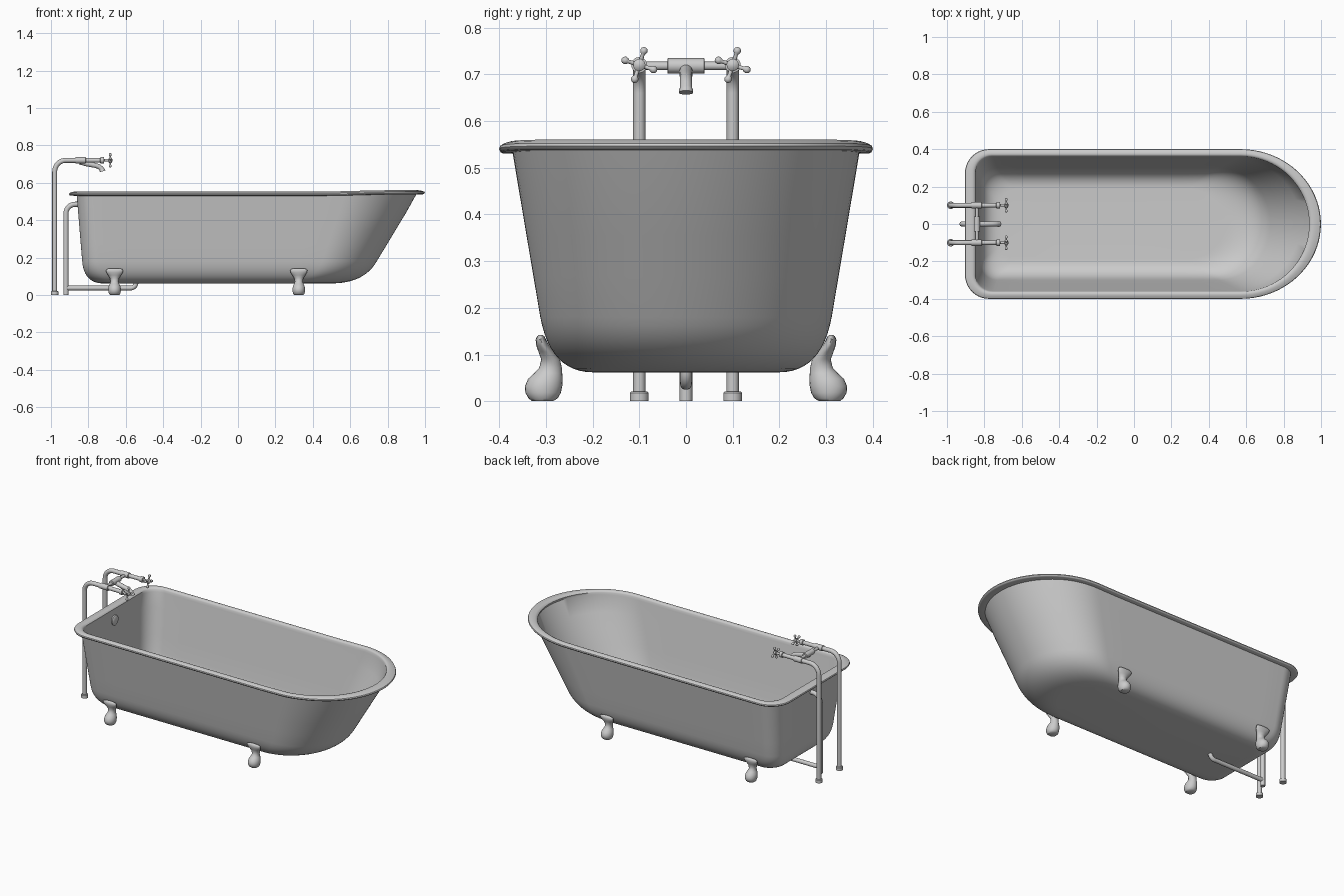
import bpy, bmesh, math
from mathutils import Vector as V

if "Cube" in bpy.data.objects:
    bpy.data.objects.remove(bpy.data.objects["Cube"])

X, Y, Z = V((1, 0, 0)), V((0, 1, 0)), V((0, 0, 1))


def build(name, lofts):
    """Make one smooth object from lists of rings, each loft capped at both ends."""
    bm = bmesh.new()
    for rings in lofts:
        vs = [[bm.verts.new(p) for p in ring] for ring in rings]
        n = len(vs[0])
        for a, b in zip(vs, vs[1:]):
            for i in range(n):
                j = (i + 1) % n
                bm.faces.new((a[i], a[j], b[j], b[i]))
        bm.faces.new(vs[0][::-1])
        bm.faces.new(vs[-1])
    bmesh.ops.recalc_face_normals(bm, faces=bm.faces)
    me = bpy.data.meshes.new(name)
    bm.to_mesh(me)
    bm.free()
    ob = bpy.data.objects.new(name, me)
    bpy.context.collection.objects.link(ob)
    bpy.ops.object.select_all(action='DESELECT')
    ob.select_set(True)
    bpy.context.view_layer.objects.active = ob
    bpy.ops.object.shade_smooth_by_angle(angle=math.radians(42))
    return ob


def tube(path, radii, side=Y, n=20):
    """Rings around a path lying in the plane perpendicular to side."""
    path = [V(p) for p in path]
    if not isinstance(radii, (list, tuple)):
        radii = [radii] * len(path)
    rings = []
    for i, (p, r) in enumerate(zip(path, radii)):
        t = (path[min(i + 1, len(path) - 1)] - path[max(i - 1, 0)]).normalized()
        up = side.cross(t)
        rings.append([p + side * r * math.cos(a) + up * r * math.sin(a)
                      for a in (2 * math.pi * k / n for k in range(n))])
    return rings


def bend(p0, c, p1, r, n=10):
    """Path from p0 to p1 with a rounded right angle at c."""
    p0, c, p1 = V(p0), V(c), V(p1)
    a, b = (p0 - c).normalized(), (p1 - c).normalized()
    mid = c + (a + b) * r
    arc = [mid - b * r * math.cos(t) - a * r * math.sin(t)
           for t in (math.pi / 2 * k / n for k in range(n + 1))]
    return [p0] + arc + [p1]


def outline(z, xl, xr, w, rc, xc):
    """Tub plan: rounded square end on the left, half ellipse on the right."""
    half = [(xl + rc - rc * math.cos(t), -w + rc - rc * math.sin(t))
            for t in (math.pi / 2 * k / 10 for k in range(11))]
    half += [(xl + rc + (xc - xl - rc) * k / 10, -w) for k in range(1, 10)]
    half += [(xc + (xr - xc) * math.sin(t), -w * math.cos(t))
             for t in (math.pi / 2 * k / 20 for k in range(21))]
    pts = half + [(x, -y) for x, y in half[-2::-1]]

    def rise(x):  # the rim lifts slightly at the sloping end
        s = min(max((x - 0.45) / 0.35, 0), 1)
        return 0.007 * s * s * (3 - 2 * s) if z > 0.5 else 0
    return [V((x, y, z + rise(x))) for x, y in pts]


# Tub shell: rows are z, left x, right x, half width, corner radius, ellipse centre
floor = (0.062, -0.72, 0.50, 0.20, 0.08, 0.27)
knee = (0.062, -0.823, 0.675, 0.29, 0.09, 0.40)
wall = (0.18, -0.833, 0.742, 0.312, 0.09, 0.45)
top = (0.53, -0.862, 0.953, 0.371, 0.10, 0.57)
outer = []
for k in range(13):
    t = k / 12
    outer.append([(1 - t) ** 2 * a + 2 * t * (1 - t) * b + t * t * c
                  for a, b, c in zip(floor, knee, wall)])
for k in range(1, 5):
    outer.append([a + (b - a) * k / 4 for a, b in zip(wall, top)])
inner = [(z + 0.012 * (1 - (z - 0.062) / 0.468), xl + 0.012, xr - 0.012, w - 0.012, rc, xc)
         for z, xl, xr, w, rc, xc in reversed(outer)]
# Rolled rim: outward distance from the wall top, and height
rim = []
for d, z in ((0.022, 0.531), (0.026, 0.533), (0.029, 0.539), (0.027, 0.545),
             (0.018, 0.550), (0.008, 0.553), (0, 0.553), (-0.006, 0.550), (-0.010, 0.543)):
    rim.append((z, -0.862 - d * 1.45, 0.953 + d * 1.6, 0.371 + d, 0.10 + d, 0.57))
build("bathtub", [[outline(*row) for row in outer + rim + inner]])

# Four feet: z, centre y, y radius, x radius
foot = ((0, .307, .022, .024), (.006, .306, .031, .030), (.018, .306, .038, .033),
        (.032, .305, .040, .034), (.048, .301, .037, .031), (.06, .295, .030, .025),
        (.072, .290, .024, .021), (.09, .290, .020, .025), (.106, .299, .017, .035),
        (.12, .307, .014, .044), (.132, .311, .011, .046), (.139, .311, .008, .040),
        (.142, .311, .004, .028))
for end, fx in (("head", -0.66), ("sloped", 0.325)):
    for side, s in (("front", -1), ("back", 1)):
        build(f"{side}_{end}_foot", [[
            [V((fx + rx * math.cos(a), s * (cy + ry * math.sin(a)), z))
             for a in (2 * math.pi * k / 24 for k in range(24))]
            for z, cy, ry, rx in foot]])

# Supply pipes, valves and cross handles
valve = ((-.87, .013), (-.868, .017), (-.815, .017), (-.813, .012), (-.737, .012),
         (-.735, .017), (-.717, .017), (-.715, .007), (-.692, .007), (-.690, .013),
         (-.677, .013), (-.671, .006))
arm = ((.006, .005), (.024, .004), (.027, .0065), (.032, .0082), (.037, .0065), (.040, .002))
H = 0.72
for side, y in (("front", -0.10), ("back", 0.10)):
    build(f"{side}_supply_pipe", [
        tube(bend((-.98, y, 0), (-.98, y, H), (-.86, y, H), 0.06), 0.0132)])
    build(f"{side}_pipe_flange", [
        tube([(-.98, y, 0), (-.98, y, .018), (-.98, y, .021)], [.02, .02, .017])])
    build(f"{side}_valve", [tube([(x, y, H) for x, r in valve], [r for x, r in valve])])
    spokes = []
    for k in range(4):
        a = math.radians(72 + 90 * k)
        d = V((0, math.cos(a), math.sin(a)))
        spokes.append(tube([V((-.683, y, H)) + d * l for l, r in arm],
                           [r for l, r in arm], X, 12))
    build(f"{side}_cross_handle", spokes)

# Cross bar with its thicker middle, and the spout
bar = ((-.1, .009), (-.04, .009), (-.039, .0165), (.039, .0165), (.04, .009), (.1, .009))
build("mixer_bar", [tube([(-.84, y, .718) for y, r in bar], [r for y, r in bar], X)])
spout = ((-.845, .712, .014), (-.815, .703, .014), (-.785, .697, .0135), (-.76, .692, .013),
         (-.743, .686, .013), (-.732, .677, .013), (-.727, .669, .0135),
         (-.7255, .666, .0155), (-.724, .661, .0155))
build("spout", [tube([(x, 0, z) for x, z, r in spout], [r for x, z, r in spout])])

# Overflow pipe, its plate inside the tub, and the drain pipe under the floor
build("overflow_pipe", [tube(bend((-.92, 0, 0), (-.92, 0, .485), (-.85, 0, .485), .05), .0135)])
build("overflow_plate", [tube([(-.853, 0, .475), (-.84, 0, .475), (-.836, 0, .475)],
                              [.03, .03, .025], n=28)])
build("drain_pipe", [tube(bend((-.92, 0, .037), (-.545, 0, .037), (-.545, 0, .07), .03), .0125)])
